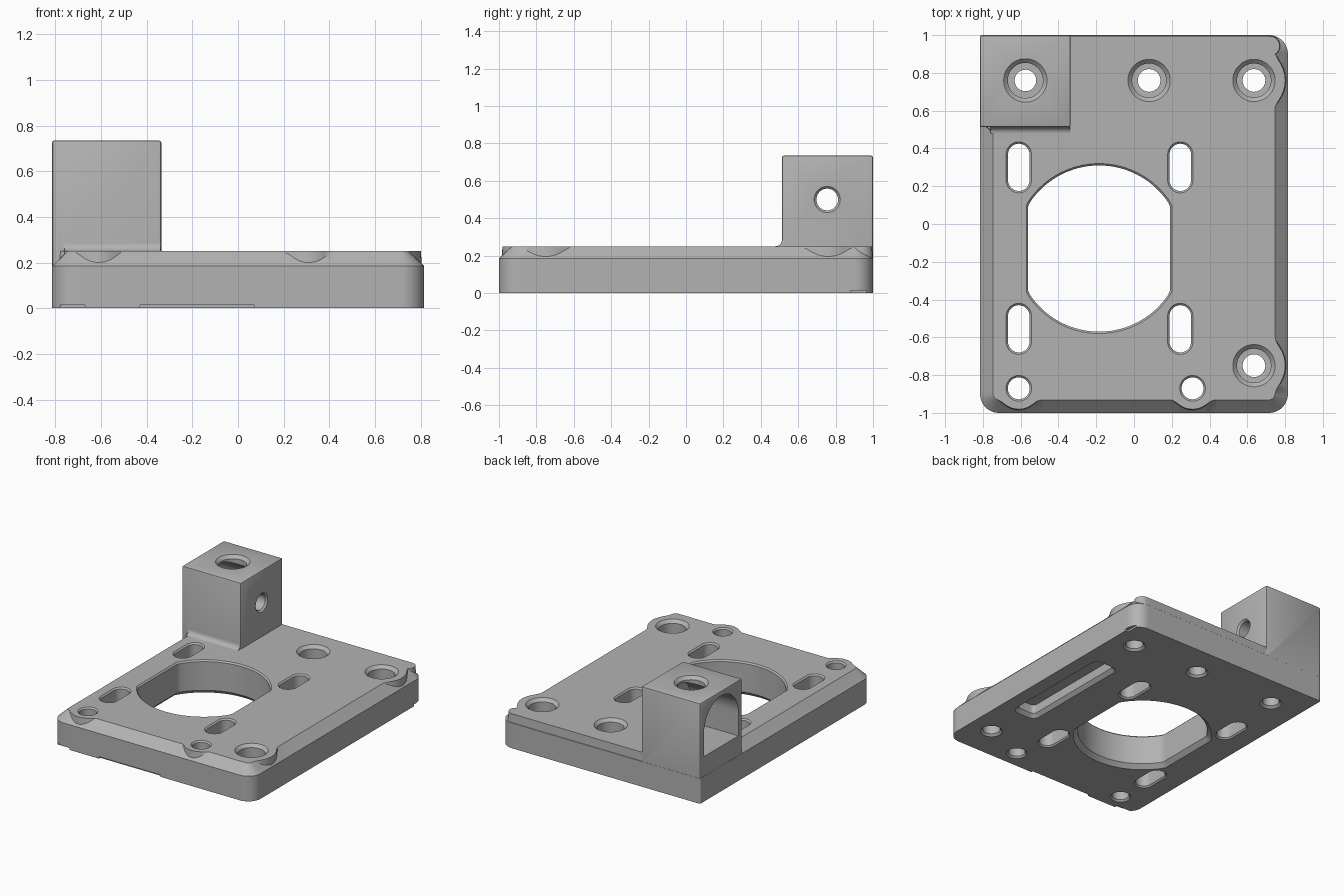
import bpy, bmesh
from math import sin, cos, pi, sqrt, radians
from mathutils import Vector

cube = bpy.data.objects.get("Cube")
if cube:
    bpy.data.objects.remove(cube, do_unlink=True)

grey = bpy.data.materials.new("machined_grey")
grey.use_nodes = True
grey.diffuse_color = (0.45, 0.45, 0.45, 1)
grey.node_tree.nodes["Principled BSDF"].inputs["Base Color"].default_value = grey.diffuse_color

W, L, T, CHAMFER = 0.815, 1.0, 0.25, 0.065     # half width, half length, thickness


def loft(name, rings):
    """Closed solid through a stack of rings with equal point counts."""
    bm = bmesh.new()
    loops = [[bm.verts.new(p) for p in ring] for ring in rings]
    n = len(loops[0])
    for a, b in zip(loops, loops[1:]):
        for i in range(n):
            j = (i + 1) % n
            bm.faces.new((a[i], a[j], b[j], b[i]))
    bm.faces.new(loops[0][::-1])
    bm.faces.new(loops[-1])
    bmesh.ops.recalc_face_normals(bm, faces=bm.faces)
    mesh = bpy.data.meshes.new(name)
    bm.to_mesh(mesh)
    bm.free()
    mesh.materials.append(grey)
    obj = bpy.data.objects.new(name, mesh)
    bpy.context.collection.objects.link(obj)
    return obj


def box(name, x0, x1, y0, y1, z0, z1):
    return loft(name, [[(x0, y0, z), (x1, y0, z), (x1, y1, z), (x0, y1, z)] for z in (z0, z1)])


def apply_all(obj):
    bpy.context.view_layer.objects.active = obj
    for m in list(obj.modifiers):
        bpy.ops.object.modifier_apply(modifier=m.name)


def combine(body, tool, operation):
    mod = body.modifiers.new(operation, "BOOLEAN")
    mod.object, mod.operation, mod.solver = tool, operation, "EXACT"
    apply_all(body)
    bpy.data.objects.remove(tool, do_unlink=True)


# Base plate: rounded outline, chamfered rim that bulges around the screw bosses
bosses = [(-0.61, -0.87, 0.115), (0.31, -0.87, 0.115), (0.635, 0.76, 0.17), (0.635, -0.75, 0.17)]


def outline():
    pts = []
    corners = [(-1, -1, 0.1), (1, -1, 0.1), (1, 1, 0.1), (-1, 1, 0.012)]
    for k, (sx, sy, r) in enumerate(corners):
        centre = Vector((sx * (W - r), sy * (L - r), 0))
        for i in range(13):
            a = pi + (k + i / 12) * pi / 2
            n = Vector((cos(a), sin(a), 0))
            pts.append((centre + n * r, -n))
        sx2, sy2, r2 = corners[(k + 1) % 4]
        end = Vector((sx2 * (W - r2), sy2 * (L - r2), 0)) + n * r2
        start = pts[-1][0]
        pts += [(start.lerp(end, i / 64), -n) for i in range(1, 64)]
    return pts


def rim_inset(p, n):
    d = CHAMFER
    for x, y, r in bosses:
        to = Vector((x, y, 0)) - p
        along = to.dot(n)
        side = (to - n * along).length
        b = along - sqrt(max(r * r - side * side, 0))
        h = max(0.03 - abs(d - b), 0) / 0.03
        d = min(d, b) - h * h * 0.0075
    if p.y > 0.9:                                     # rim fades out at the back
        d *= max(0, 1 - (p.y - 0.9) / 0.1)
    if p.x < 0:                                       # and under the raised block
        d *= min(1, max(0, (0.53 - p.y) / 0.03))
    return max(d, 0.002)


edge = [(p, n, rim_inset(p, n)) for p, n in outline()]
up = Vector((0, 0, 1))
base = loft("mounting_plate", [
    [p for p, n, d in edge],
    [p + up * (T - CHAMFER) for p, n, d in edge],
    [p + n * d + up * min(T - CHAMFER + d, T - 0.004) for p, n, d in edge],
    [p + n * (d + 0.004) + up * T for p, n, d in edge]])

# Raised block with softened edges, and the fillet at its foot
block = box("raised_block", -W + 0.0005, -0.336, 0.513, L - 0.0005, 0.1, 0.735)
bev = block.modifiers.new("soft", "BEVEL")
bev.width, bev.segments = 0.01, 2
apply_all(block)
combine(base, block, "UNION")

R = 0.035
arc = [(0.513 - R + R * sin(a), T + R - R * cos(a)) for a in (i * pi / 16 for i in range(9))]
profile = [(0.513 - R, T - 0.02)] + arc + [(0.53, T + R), (0.53, T - 0.02)]
combine(base, loft("foot_fillet", [[(x, y, z) for y, z in profile] for x in (-0.76, -0.34)]), "UNION")


# Holes through the plate
def oval(x, y, z, r, stretch=0, flat=9, n=48):
    """Circle, stretched into a slot along y or cut by flats in x."""
    ring = []
    for i in range(n):
        a = 2 * pi * (i + 0.5) / n
        shift = stretch if sin(a) > 0 else -stretch
        ring.append((x + max(-flat, min(flat, r * cos(a))), y + r * sin(a) + shift, z))
    return ring


def cut(levels, x, y, stretch=0, flat=None, n=48):
    rings = [oval(x, y, z, r, stretch, flat + r - levels[1][0] if flat else 9, n) for r, z in levels]
    combine(base, loft("cutter", rings), "DIFFERENCE")


def through(r, c, c_low=0.012):
    """Plain hole profile with a chamfer at each mouth."""
    return [(r + c_low, -0.01), (r + c_low, 0), (r, c_low), (r, T - c), (r + c, T), (r + c, T + 0.01)]


ring_c = 0.03
big = [(0.44 + ring_c, -0.01), (0.44 + ring_c, 0), (0.44, ring_c), (0.44, T - 0.01), (0.45, T), (0.45, T + 0.01)]
cut(big, -0.185, -0.13, flat=0.375 + ring_c, n=112)

for x in (-0.61, 0.245):
    for y in (0.3, -0.555):
        cut(through(0.057, 0.01, 0.01), x, y, stretch=0.068)

for x in (-0.61, 0.31):
    cut(through(0.058, 0.01), x, -0.87)

counterbore = [(0.075, -0.01), (0.075, 0), (0.06, 0.015), (0.06, 0.13),
               (0.09, 0.131), (0.09, T - 0.022), (0.112, T), (0.112, T + 0.01)]
for x, y in ((0.08, 0.76), (0.635, 0.76), (0.635, -0.75)):
    cut(counterbore, x, y)

# Arched pocket in the block, with side, top and bottom bores meeting it
arch = [(0.755 + 0.2 * cos(i * pi / 32), 0.5 + 0.2 * sin(i * pi / 32)) for i in range(33)]
arch += [(0.555, 0.33), (0.955, 0.33)]
combine(base, loft("cutter", [[(x, y, z) for y, z in arch] for x in (-0.9, -0.43)]), "DIFFERENCE")

bore = [(-0.5, 0.058), (-0.348, 0.058), (-0.336, 0.07), (-0.32, 0.07)]
combine(base, loft("cutter", [[(x, 0.755 + r * cos(i * pi / 20), 0.5 + r * sin(i * pi / 20))
                               for i in range(40)] for x, r in bore]), "DIFFERENCE")
cut([(0.093, 0.5), (0.093, 0.713), (0.115, 0.735), (0.115, 0.76)], -0.575, 0.76)
cut([(0.075, -0.01), (0.075, 0), (0.057, 0.015), (0.057, 0.4)], -0.575, 0.76)

# Recess in the underside with a chamfered mouth
levels = ((0.025, -0.01), (0.025, 0), (0, 0.025), (0, 0.09))


def rounded(x, y, hx, hy, r, z):
    ring = []
    for k, (sx, sy) in enumerate(((1, 1), (-1, 1), (-1, -1), (1, -1))):
        for i in range(7):
            a = (k + i / 6) * pi / 2
            ring.append((x + sx * (hx - r) + r * cos(a), y + sy * (hy - r) + r * sin(a), z))
    return ring


combine(base, loft("cutter", [rounded(0.61, 0, 0.075 + o, 0.42 + o, 0.03 + o, z)
                              for o, z in levels]), "DIFFERENCE")

# Shallow relief notches along the bottom edge
for x0, x1, y0, y1 in ((-0.43, 0.07, -1.1, -0.985), (-0.9, -0.67, -1.1, -0.975), (0.79, 0.9, 0.88, 1.1)):
    combine(base, box("cutter", x0, x1, y0, y1, -0.1, 0.014), "DIFFERENCE")

# Smooth the curved walls, keep edges sharp
bpy.ops.object.select_all(action="DESELECT")
base.select_set(True)
bpy.context.view_layer.objects.active = base
bpy.ops.object.shade_smooth_by_angle(angle=radians(25))
